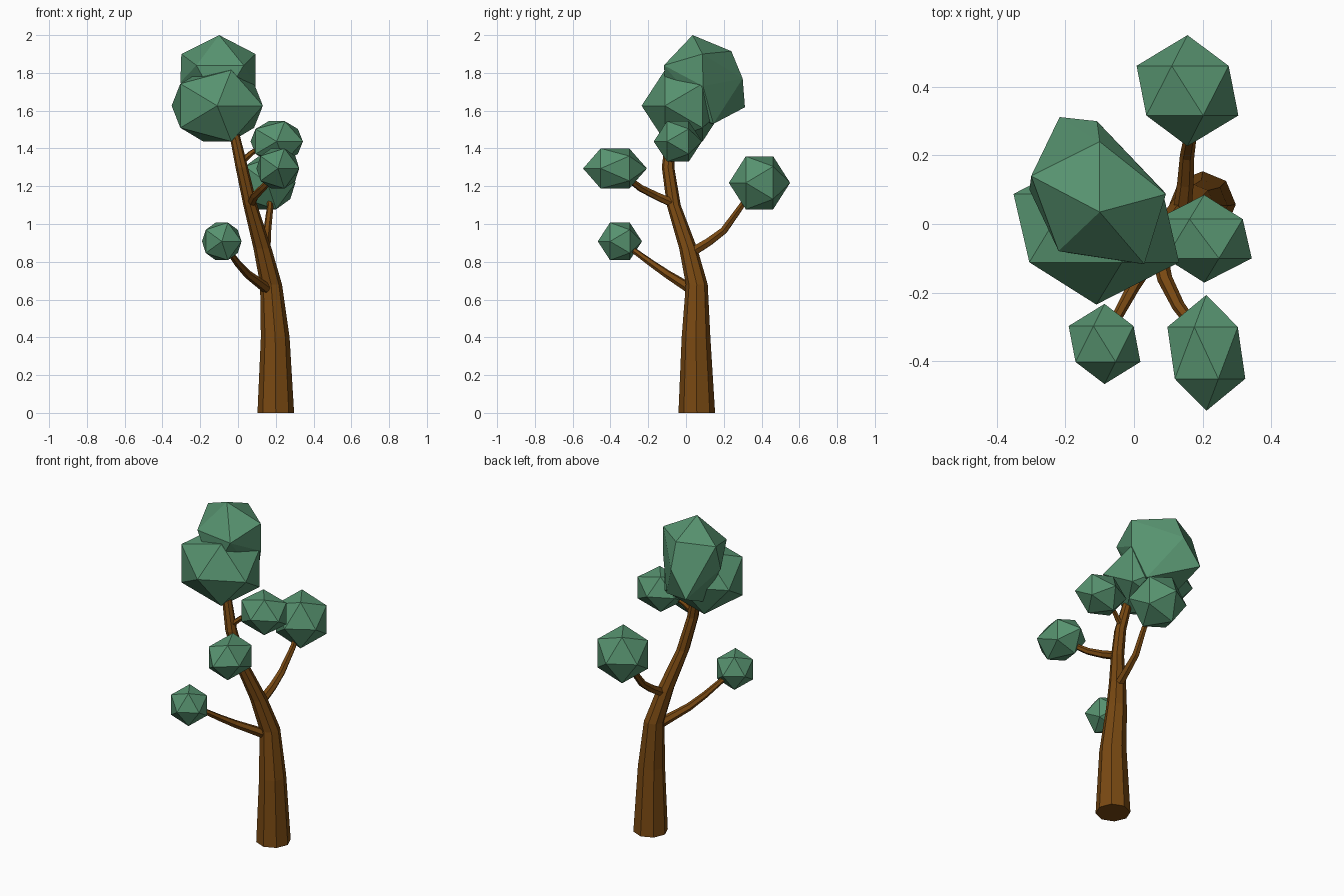
import bpy, bmesh, math
from mathutils import Vector, Matrix

if "Cube" in bpy.data.objects:
    bpy.data.objects.remove(bpy.data.objects["Cube"])


def material(name, color):
    m = bpy.data.materials.new(name)
    m.diffuse_color = (*color, 1)
    m.use_nodes = True
    m.node_tree.nodes["Principled BSDF"].inputs["Base Color"].default_value = m.diffuse_color
    return m


BARK = material("bark", (0.19, 0.066, 0.006))
LEAF = material("leaf", (0.095, 0.29, 0.16))


def finish(bm, name, mat):
    bmesh.ops.recalc_face_normals(bm, faces=bm.faces)
    me = bpy.data.meshes.new(name)
    bm.to_mesh(me)
    bm.free()
    me.materials.append(mat)
    ob = bpy.data.objects.new(name, me)
    bpy.context.collection.objects.link(ob)


def limb(name, pts, radii, sides, level=False):
    """Flat-sided tube through the points; level keeps its rings horizontal."""
    bm = bmesh.new()
    pts = [Vector(p) for p in pts]
    rings = []
    for i, (p, r) in enumerate(zip(pts, radii)):
        d = pts[min(i + 1, len(pts) - 1)] - pts[max(i - 1, 0)]
        if level:
            u, v = Vector((1, 0, 0)), Vector((0, 1, 0))
        else:
            u = d.cross(Vector((0, 0, 1))).normalized()
            v = d.normalized().cross(u)
        angles = [2 * math.pi * k / sides for k in range(sides)]
        rings.append([bm.verts.new(p + r * (math.cos(a) * u + math.sin(a) * v)) for a in angles])
    for a, b in zip(rings, rings[1:]):
        for k in range(sides):
            n = (k + 1) % sides
            bm.faces.new((a[k], a[n], b[n], b[k]))
    bm.faces.new(rings[0])
    bm.faces.new(rings[-1])
    finish(bm, name, BARK)


def leaves(name, center, scale):
    """Icosahedron with its poles along y."""
    bm = bmesh.new()
    mat = (Matrix.Translation(center) @ Matrix.Diagonal((*scale, 1))
           @ Matrix.Rotation(math.pi / 2, 4, 'X'))
    bmesh.ops.create_icosphere(bm, subdivisions=1, radius=1, matrix=mat)
    finish(bm, name, LEAF)


# Trunk
limb("trunk",
     [(.2, .057, 0), (.197, .053, .4), (.175, .057, .68), (.13, .012, .87),
      (.065, -.065, 1.1), (.02, -.095, 1.3), (-.02, -.08, 1.48), (-.04, -.06, 1.58)],
     [.097, .076, .058, .048, .037, .033, .027, .024], 8, level=True)

# Branches
limb("low_branch", [(.15, .02, .66), (.05, -.10, .735), (.0, -.18, .79), (-.06, -.29, .87)],
     [.028, .022, .019, .015], 6)
limb("front_branch", [(.07, -.07, 1.11), (.09, -.16, 1.15), (.13, -.24, 1.19), (.19, -.32, 1.25)],
     [.025, .022, .019, .015], 6)
limb("back_branch", [(.14, .03, .85), (.15, .12, .905), (.155, .20, .965), (.17, .29, 1.09), (.165, .33, 1.15)],
     [.027, .024, .021, .017, .015], 6)
limb("upper_branch", [(.02, -.09, 1.33), (.07, -.075, 1.375), (.14, -.05, 1.42)],
     [.018, .015, .012], 6)

# Leaf clumps
leaves("low_leaves", (-.086, -.35, .908), (.117, .117, .117))
leaves("front_leaves", (.211, -.376, 1.294), (.127, .169, .125))
leaves("back_leaves", (.156, .389, 1.218), (.166, .162, .165))
leaves("upper_leaves", (.205, -.043, 1.437), (.155, .128, .126))
leaves("crown_lower_leaves", (-.11, -.012, 1.626), (.27, .223, .222))

# Tilted top clump
bm = bmesh.new()
for p in [(-.1, .035, 2), (-.3, .14, 1.9), (.093, .087, 1.9), (-.22, -.079, 1.84),
          (.03, -.117, 1.84), (-.1, .24, 1.915), (-.217, .312, 1.618), (-.108, .3, 1.77),
          (.03, .145, 1.53), (.092, .09, 1.73), (-.305, .1, 1.75), (-.2, .12, 1.53),
          (-.1, -.1, 1.62)]:
    bm.verts.new(p)
bmesh.ops.convex_hull(bm, input=bm.verts)
finish(bm, "crown_top_leaves", LEAF)
